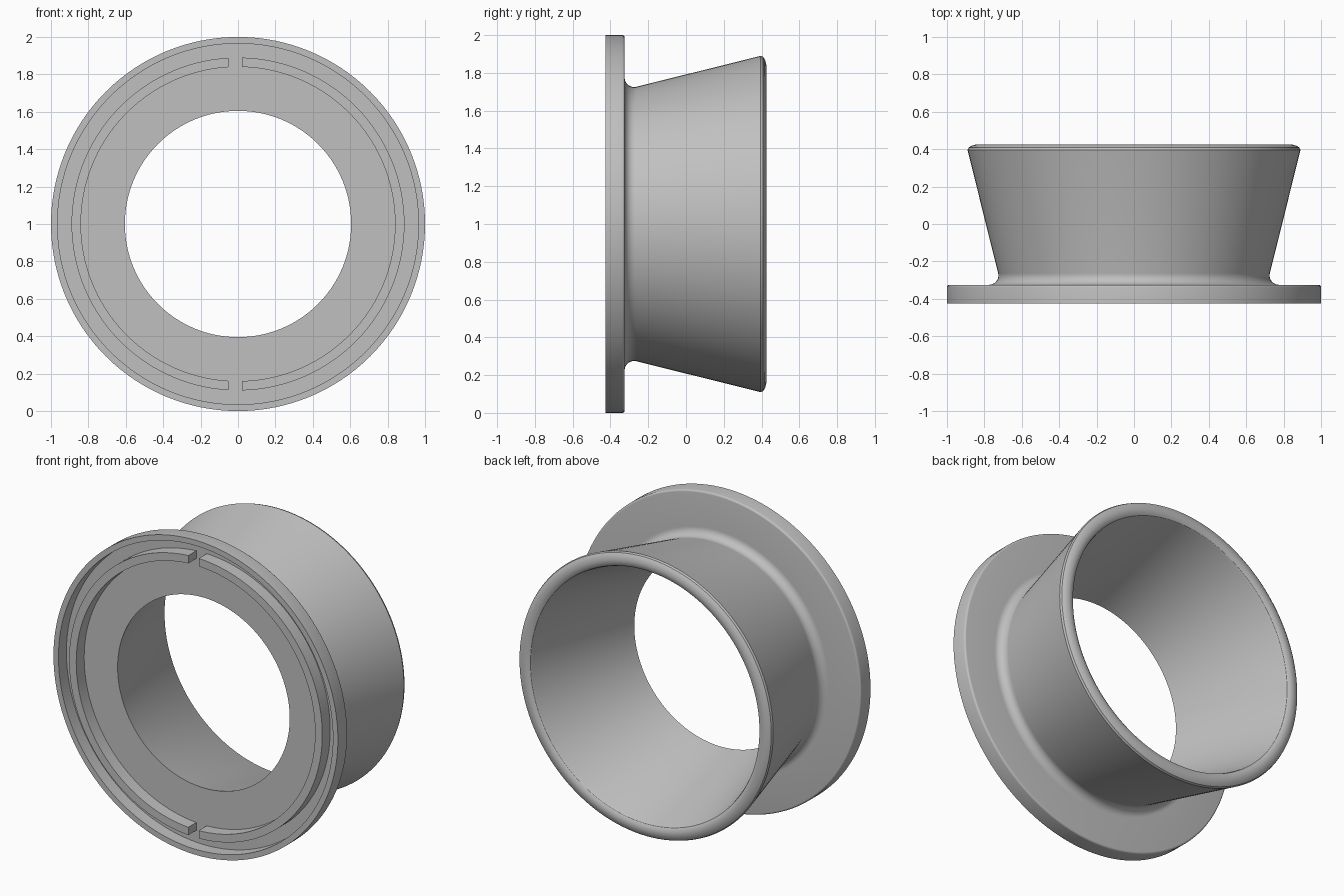
import bpy
import bmesh
from math import sin, cos, pi, asin, radians

if "Cube" in bpy.data.objects:
    bpy.data.objects.remove(bpy.data.objects["Cube"], do_unlink=True)

grey = bpy.data.materials.new("plain grey")
grey.use_nodes = True
grey.diffuse_color = (0.53, 0.53, 0.53, 1)
grey.node_tree.nodes["Principled BSDF"].inputs["Base Color"].default_value = (0.53, 0.53, 0.53, 1)

FRONT, FLOOR, BACK = -0.425, -0.345, -0.325
SEGMENTS = 128


def point(r, y, a):
    """Place a profile point around the y axis, raised to stand on the ground."""
    return (r * cos(a), y, 1 + r * sin(a))


def arc(r, y, radius, start, end, steps):
    """Rounded profile corner, angles in degrees from +r towards +y."""
    angles = [radians(start + (end - start) * i / steps) for i in range(steps + 1)]
    return [(r + radius * cos(a), y + radius * sin(a)) for a in angles]


def finish(bm, name):
    bmesh.ops.recalc_face_normals(bm, faces=bm.faces)
    mesh = bpy.data.meshes.new(name)
    bm.to_mesh(mesh)
    bm.free()
    mesh.materials.append(grey)
    obj = bpy.data.objects.new(name, mesh)
    bpy.context.collection.objects.link(obj)
    bpy.ops.object.select_all(action="DESELECT")
    obj.select_set(True)
    bpy.context.view_layer.objects.active = obj
    bpy.ops.object.shade_smooth_by_angle(angle=radians(30))


def bridge(bm, rings, closed):
    """Skin consecutive profile copies with quads."""
    count = len(rings) if closed else len(rings) - 1
    for i in range(count):
        a, b = rings[i], rings[(i + 1) % len(rings)]
        for j in range(len(a)):
            k = (j + 1) % len(a)
            bm.faces.new((a[j], a[k], b[k], b[j]))


# Flange with recessed front, filleted into the flared sleeve
profile = [(0.605, FLOOR), (0.965, FLOOR), (0.965, FRONT), (1.0, FRONT)]
profile += arc(0.988, BACK - 0.012, 0.012, 0, 90, 4)
profile += arc(0.775, BACK + 0.05, 0.05, -90, -194, 10)
# Rounded lip at the wide end
profile += [(0.89, 0.395), (0.885, 0.408), (0.87, 0.418), (0.845, 0.425),
            (0.82, 0.422), (0.805, 0.412), (0.798, 0.395)]
bm = bmesh.new()
rings = [[bm.verts.new(point(r, y, 2 * pi * i / SEGMENTS)) for r, y in profile]
         for i in range(SEGMENTS)]
bridge(bm, rings, True)
finish(bm, "flanged_sleeve")


# Two raised half rings on the recessed face, with gaps at top and bottom
def half_ring(name, side, gap):
    section = [(0.84, FLOOR + 0.005), (0.89, FLOOR + 0.005), (0.89, FRONT), (0.84, FRONT)]
    steps = SEGMENTS // 2
    bm = bmesh.new()
    rings = []
    for i in range(steps + 1):
        ring = []
        for r, y in section:
            limit = pi / 2 - asin(gap / r)
            x, py, z = point(r, y, limit * (2 * i / steps - 1))
            ring.append(bm.verts.new((side * x, py - (0 if y == FRONT else -0.01), z)))
        rings.append(ring)
    bridge(bm, rings, False)
    bm.faces.new(rings[0])
    bm.faces.new(rings[-1])
    finish(bm, name)


half_ring("left_half_ring", 1, 0.022)
half_ring("right_half_ring", -1, 0.052)
